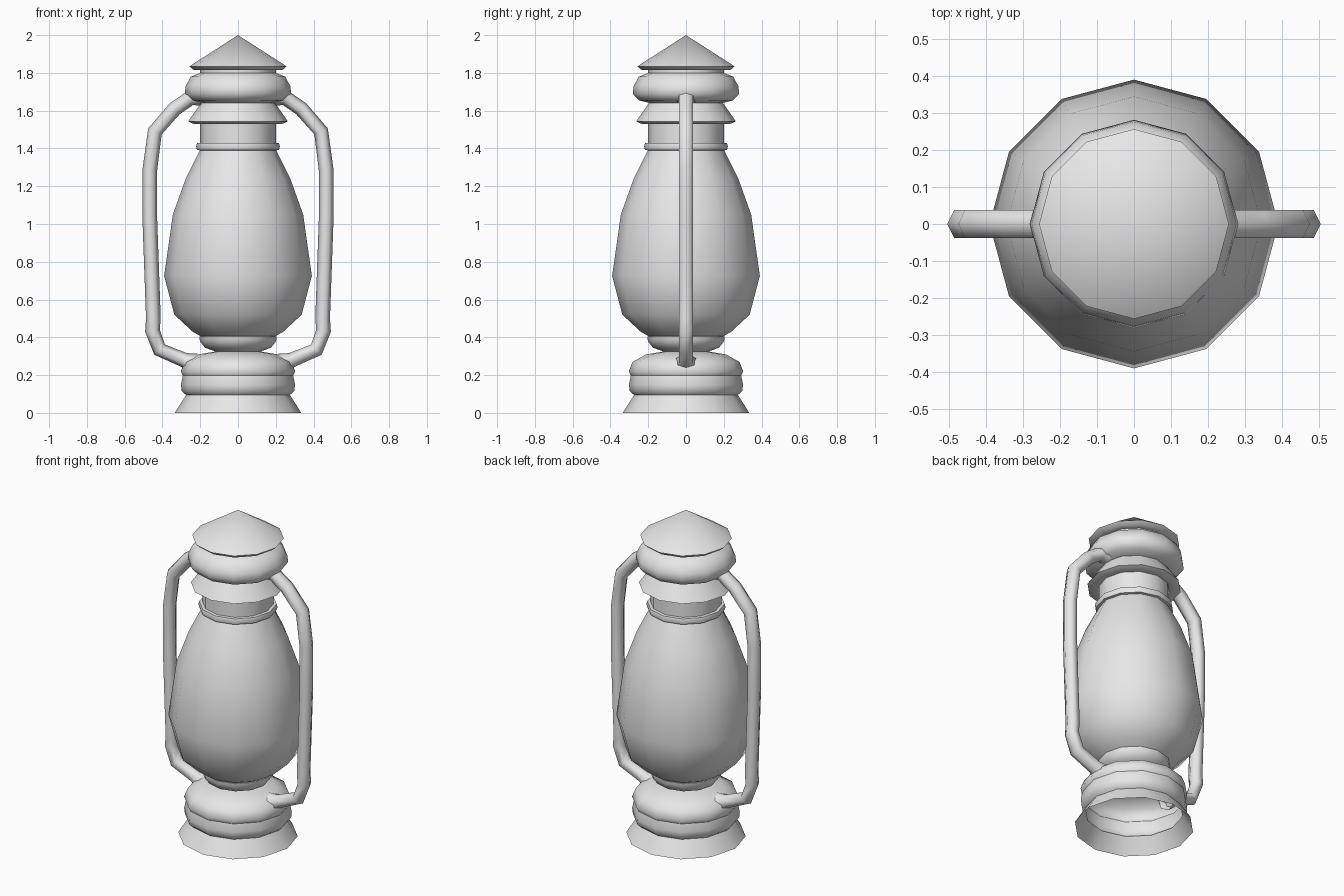
import bpy
import bmesh
from math import cos, sin, pi, radians
from mathutils import Vector

SIDES = 12
cube = bpy.data.objects.get("Cube")
if cube:
    bpy.data.objects.remove(cube)

# One plain grey metal
grey = bpy.data.materials.new("plain grey")
grey.use_nodes = True
grey.diffuse_color = (0.8, 0.8, 0.8, 1)
grey.node_tree.nodes["Principled BSDF"].inputs["Base Color"].default_value = (0.8, 0.8, 0.8, 1)


def finish(name, bm, angle):
    bmesh.ops.remove_doubles(bm, verts=bm.verts, dist=0.0001)
    bmesh.ops.recalc_face_normals(bm, faces=bm.faces)
    mesh = bpy.data.meshes.new(name)
    bm.to_mesh(mesh)
    bm.free()
    mesh.materials.append(grey)
    obj = bpy.data.objects.new(name, mesh)
    bpy.context.collection.objects.link(obj)
    bpy.ops.object.select_all(action="DESELECT")
    obj.select_set(True)
    bpy.context.view_layer.objects.active = obj
    bpy.ops.object.shade_smooth_by_angle(angle=radians(angle))
    return obj


def bridge(bm, rings):
    for low, high in zip(rings, rings[1:]):
        n = len(low)
        for i in range(n):
            j = (i + 1) % n
            bm.faces.new((low[i], low[j], high[j], high[i]))


def lathe(name, profile, angle=50):
    """Turn (radius, height) points around the vertical axis."""
    bm = bmesh.new()
    rings = [[bm.verts.new((r * cos(2 * pi * i / SIDES), r * sin(2 * pi * i / SIDES), z))
              for i in range(SIDES)] for r, z in profile]
    bridge(bm, rings)
    bmesh.ops.dissolve_degenerate(bm, dist=0.0001, edges=bm.edges)
    return finish(name, bm, angle)


def side_tube(name, side, path, flare):
    """Sweep a six-sided section along a path in the x-z plane."""
    bm = bmesh.new()
    pts = [Vector((side * x, 0, z)) for x, z in path]
    rings = []
    for k, p in enumerate(pts):
        before = (p - pts[max(k - 1, 0)]).normalized()
        after = (pts[min(k + 1, len(pts) - 1)] - p).normalized()
        tangent = (before + after).normalized()
        across = Vector((tangent.z, 0, -tangent.x))
        grow = flare if k in (0, len(pts) - 1) else 1
        rings.append([bm.verts.new(p + across * 0.039 * grow * cos(i * pi / 3)
                                   + Vector((0, 0.044 * grow * sin(i * pi / 3), 0)))
                      for i in range(6)])
    bridge(bm, rings)
    return finish(name, bm, 65)


# Hollow foot and fuel tank, open underneath
lathe("foot", [(0.335, 0), (0.275, 0.095)])
lathe("tank_lower_band", [(0.275, 0.095), (0.298, 0.115), (0.302, 0.15), (0.292, 0.198)])
lathe("tank_top", [(0.292, 0.198), (0.303, 0.22), (0.283, 0.27),
                   (0.21, 0.31), (0.12, 0.325)])

# Burner cup under the glass
lathe("burner", [(0.12, 0.325), (0.175, 0.345), (0.202, 0.38), (0.204, 0.405), (0.17, 0.41)])

# Glass globe
lathe("globe", [(0.18, 0.395), (0.24, 0.43), (0.337, 0.52), (0.391, 0.725),
                (0.345, 1.05), (0.277, 1.24), (0.2, 1.395)])

# Collar ring and chimney neck
lathe("collar", [(0.2, 1.39), (0.217, 1.393), (0.222, 1.41), (0.217, 1.428), (0.2, 1.43)], 60)
lathe("neck", [(0.2, 1.39), (0.2, 1.535)])

# Lower hood with its thin lip
lathe("lower_hood", [(0.2, 1.535), (0.235, 1.53), (0.264, 1.543), (0.2, 1.635), (0.19, 1.65)])

# Rounded band that carries the side tubes
lathe("upper_band", [(0.19, 1.64), (0.25, 1.655), (0.282, 1.69), (0.277, 1.73),
                     (0.25, 1.78), (0.2, 1.8)], 55)

# Top cap
lathe("top_neck", [(0.2, 1.795), (0.2, 1.82)])
lathe("top_cap", [(0.2, 1.815), (0.235, 1.815), (0.257, 1.835), (0, 2.0)])

# Side tubes joining the tank to the upper band
tube_path = [(0.235, 0.26), (0.285, 0.28), (0.415, 0.335), (0.453, 0.435), (0.448, 0.5),
             (0.467, 1.03), (0.467, 1.285), (0.44, 1.49), (0.335, 1.61),
             (0.255, 1.665), (0.21, 1.68)]
for side, label in ((1, "left"), (-1, "right")):
    side_tube(label + "_side_tube", side, tube_path, 1.5)
